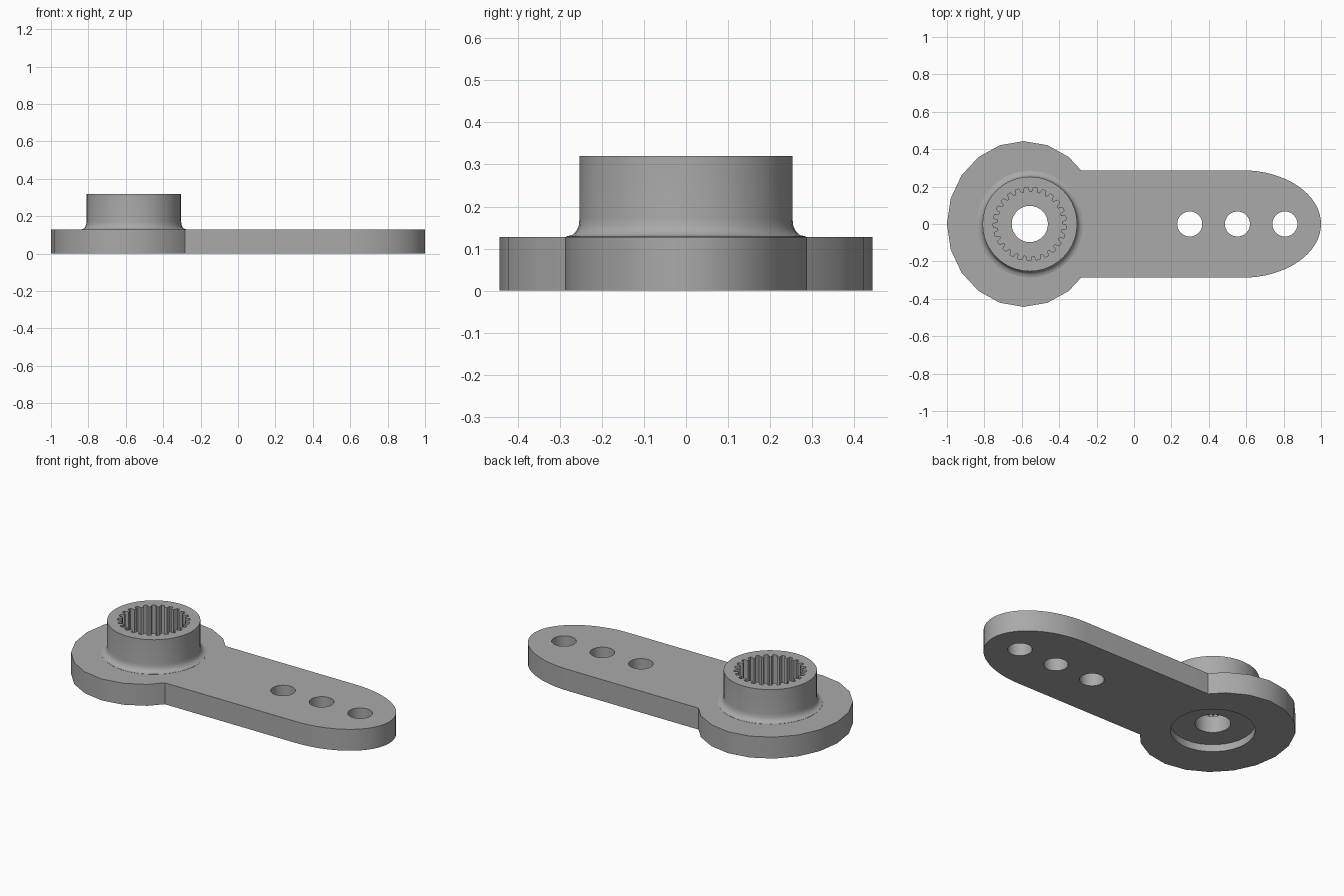
import bpy
import bmesh
from math import sin, cos, pi, radians

cube = bpy.data.objects.get("Cube")
if cube:
    bpy.data.objects.remove(cube)

HUB_X = -0.557
PLATE_TOP = 0.128
HUB_TOP = 0.32
ARM_HALF = 0.287

grey = bpy.data.materials.new("mid grey")
grey.use_nodes = True
colour = (0.4, 0.4, 0.4, 1)
grey.diffuse_color = colour
grey.node_tree.nodes["Principled BSDF"].inputs["Base Color"].default_value = colour


def loft(name, rings):
    """Closed solid through equal-length rings of points, capped at both ends."""
    bm = bmesh.new()
    loops = [[bm.verts.new(p) for p in ring] for ring in rings]
    n = len(loops[0])
    for low, high in zip(loops, loops[1:]):
        for i in range(n):
            j = (i + 1) % n
            bm.faces.new((low[i], low[j], high[j], high[i]))
    bm.faces.new(loops[0][::-1])
    bm.faces.new(loops[-1])
    bmesh.ops.recalc_face_normals(bm, faces=bm.faces)
    mesh = bpy.data.meshes.new(name)
    bm.to_mesh(mesh)
    bm.free()
    mesh.materials.append(grey)
    obj = bpy.data.objects.new(name, mesh)
    bpy.context.collection.objects.link(obj)
    return obj


def prism(name, outline, z0, z1):
    return loft(name, [[(x, y, z) for x, y in outline] for z in (z0, z1)])


def arc(cx, rx, ry, start, end, steps):
    angles = [radians(start + (end - start) * i / steps) for i in range(steps + 1)]
    return [(cx + rx * cos(a), ry * sin(a)) for a in angles]


def circle(cx, r, n):
    return arc(cx, r, r, 0, 360, n)[:-1]


def combine(target, tool, operation):
    """Apply a boolean and discard the helper."""
    mod = target.modifiers.new("combine", "BOOLEAN")
    mod.operation = operation
    mod.solver = "EXACT"
    mod.object = tool
    bpy.context.view_layer.objects.active = target
    bpy.ops.object.modifier_apply(modifier=mod.name)
    bpy.data.objects.remove(tool)


# Flat plate: faceted round head, straight arm, rounded tip
head = arc(-0.59, 0.41, 0.443, 54, 306, 14)
neck = [(-0.283, -ARM_HALF)]
tip = arc(0.58, 0.42, ARM_HALF, -90, 90, 32)
horn = prism("servo_arm", head + neck + tip + [(-0.283, ARM_HALF)], 0, PLATE_TOP)

# Raised hub with a small fillet at its foot
profile = [(0.285, 0.1), (0.285, PLATE_TOP + 0.001), (0.271, 0.132), (0.261, 0.141),
           (0.255, 0.154), (0.253, 0.172), (0.253, HUB_TOP)]
hub = loft("hub", [[(x, y, z) for x, y in circle(HUB_X, r, 40)] for r, z in profile])
combine(horn, hub, "UNION")

# Toothed socket in the hub
TEETH = 25
socket = []
for i in range(TEETH):
    for step, r in ((0.0, 0.172), (0.3, 0.172), (0.45, 0.196), (0.85, 0.196)):
        a = 2 * pi * (i + step) / TEETH
        socket.append((HUB_X + r * cos(a), r * sin(a)))
combine(horn, prism("socket_cutter", socket, 0.145, 0.4), "DIFFERENCE")

# Screw hole, recess underneath, and three linkage holes
cuts = [(HUB_X, 0.097, -0.1, 0.25), (HUB_X, 0.23, -0.1, 0.043)]
cuts += [(x, 0.067, -0.1, 0.3) for x in (0.298, 0.553, 0.807)]
for x, r, z0, z1 in cuts:
    combine(horn, prism("hole_cutter", circle(x, r, 32), z0, z1), "DIFFERENCE")

# Soft shading on the curved walls, crisp edges elsewhere
bpy.ops.object.select_all(action="DESELECT")
horn.select_set(True)
bpy.context.view_layer.objects.active = horn
bpy.ops.object.shade_smooth_by_angle(angle=radians(30))
